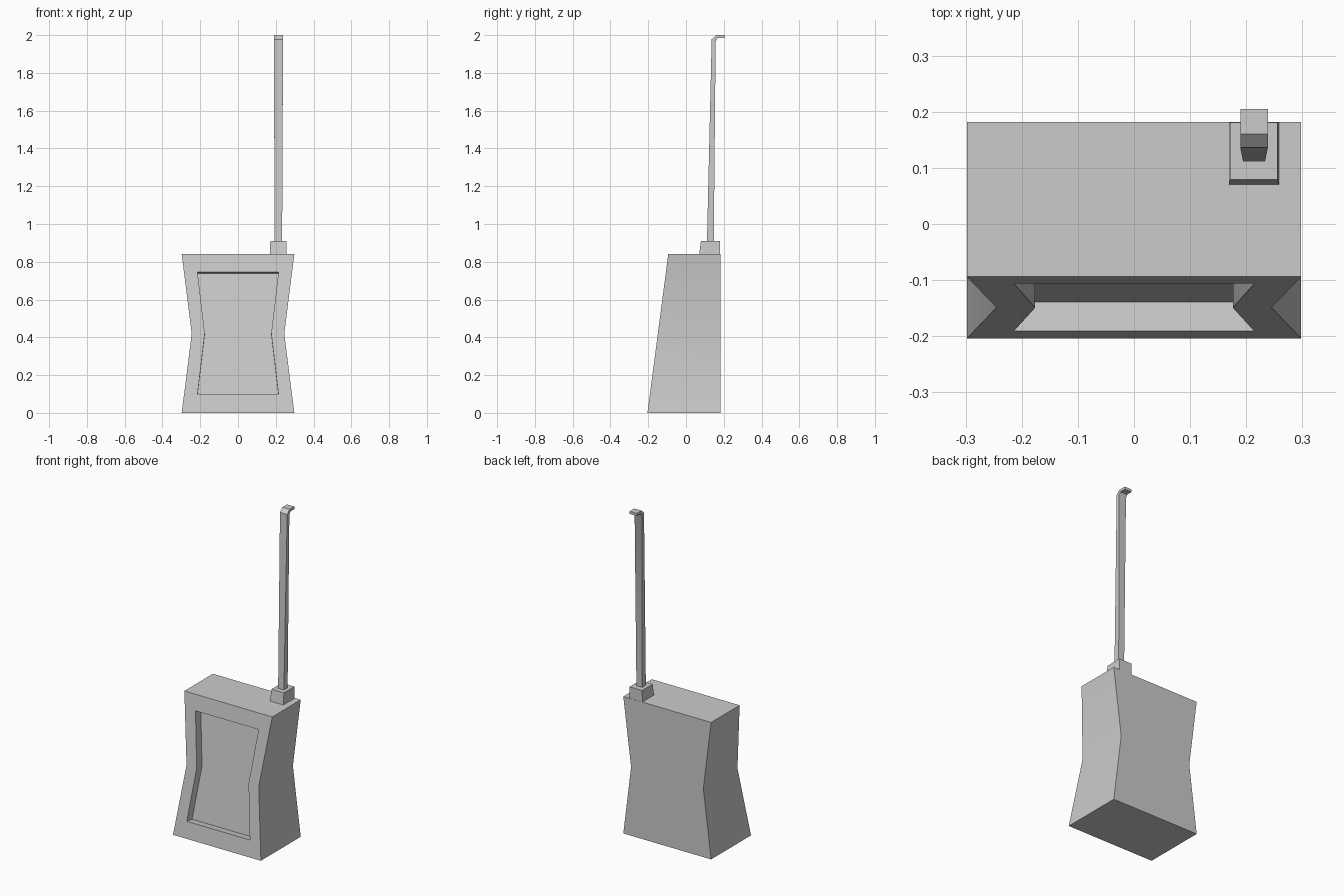
import bpy
import bmesh
from mathutils import Vector

cube = bpy.data.objects.get("Cube")
if cube:
    bpy.data.objects.remove(cube, do_unlink=True)

grey = bpy.data.materials.new("plain grey")
grey.use_nodes = True
colour = (0.6, 0.6, 0.6, 1)
grey.diffuse_color = colour
grey.node_tree.nodes["Principled BSDF"].inputs["Base Color"].default_value = colour


def finish(name, bm):
    bmesh.ops.recalc_face_normals(bm, faces=bm.faces)
    mesh = bpy.data.meshes.new(name)
    bm.to_mesh(mesh)
    bm.free()
    mesh.materials.append(grey)
    obj = bpy.data.objects.new(name, mesh)
    bpy.context.collection.objects.link(obj)
    bpy.ops.object.select_all(action="DESELECT")
    obj.select_set(True)
    bpy.context.view_layer.objects.active = obj
    bpy.ops.object.shade_smooth_by_angle(angle=0.5)
    return obj


def front_y(z):
    """Depth of the sloping front face at height z."""
    return -0.204 + 0.11 * z / 0.84


def loop(bm, half_widths, depth):
    """Hourglass outline from (half width, height) pairs, anticlockwise."""
    points = half_widths + [(-w, z) for w, z in reversed(half_widths)]
    return [bm.verts.new((x, depth(z), z)) for x, z in points]


def bridge(bm, a, b):
    for i in range(len(a)):
        j = (i + 1) % len(a)
        bm.faces.new((a[i], a[j], b[j], b[i]))


# Waisted body with a sunken front panel
bm = bmesh.new()
outline = [(0.298, 0), (0.245, 0.42), (0.298, 0.84)]
panel = [(0.214, 0.10), (0.176, 0.42), (0.214, 0.745)]
back = loop(bm, outline, lambda z: 0.182)
front = loop(bm, outline, front_y)
rim = loop(bm, panel, front_y)
floor = loop(bm, panel, front_y)
inward = Vector((0, 0.84, -0.11)).normalized() * 0.052
for v in floor:
    v.co += inward
for a, b in ((back, front), (front, rim), (rim, floor)):
    bridge(bm, a, b)
for ring in (back, floor):
    # Split at the waist so that each face is a simple quad
    bm.faces.new((ring[0], ring[1], ring[4], ring[5]))
    bm.faces.new((ring[1], ring[2], ring[3], ring[4]))
finish("body", bm)

# Antenna socket, tapering slightly towards the top
bm = bmesh.new()
low = [bm.verts.new((x, y, 0.84)) for x, y in
       ((0.169, 0.07), (0.258, 0.07), (0.258, 0.181), (0.169, 0.181))]
high = [bm.verts.new((x, y, 0.91)) for x, y in
        ((0.171, 0.079), (0.256, 0.079), (0.256, 0.181), (0.171, 0.181))]
bridge(bm, low, high)
bm.faces.new(low)
bm.faces.new(high)
finish("antenna_socket", bm)

# Flat antenna with a hooked tip: front and rear edges of each section
bm = bmesh.new()
sections = [
    (0.0195, (0.111, 0.905), (0.147, 0.905)),
    (0.0245, (0.136, 1.978), (0.157, 1.966)),
    (0.0245, (0.160, 2.0), (0.167, 1.984)),
    (0.0245, (0.205, 2.0), (0.205, 1.984)),
]
rings = []
for half, outer, inner in sections:
    rings.append([bm.verts.new((0.214 + side * half, y, z))
                  for side, (y, z) in ((-1, outer), (1, outer), (1, inner), (-1, inner))])
for a, b in zip(rings, rings[1:]):
    bridge(bm, a, b)
bm.faces.new(rings[0])
bm.faces.new(rings[-1])
finish("antenna", bm)
